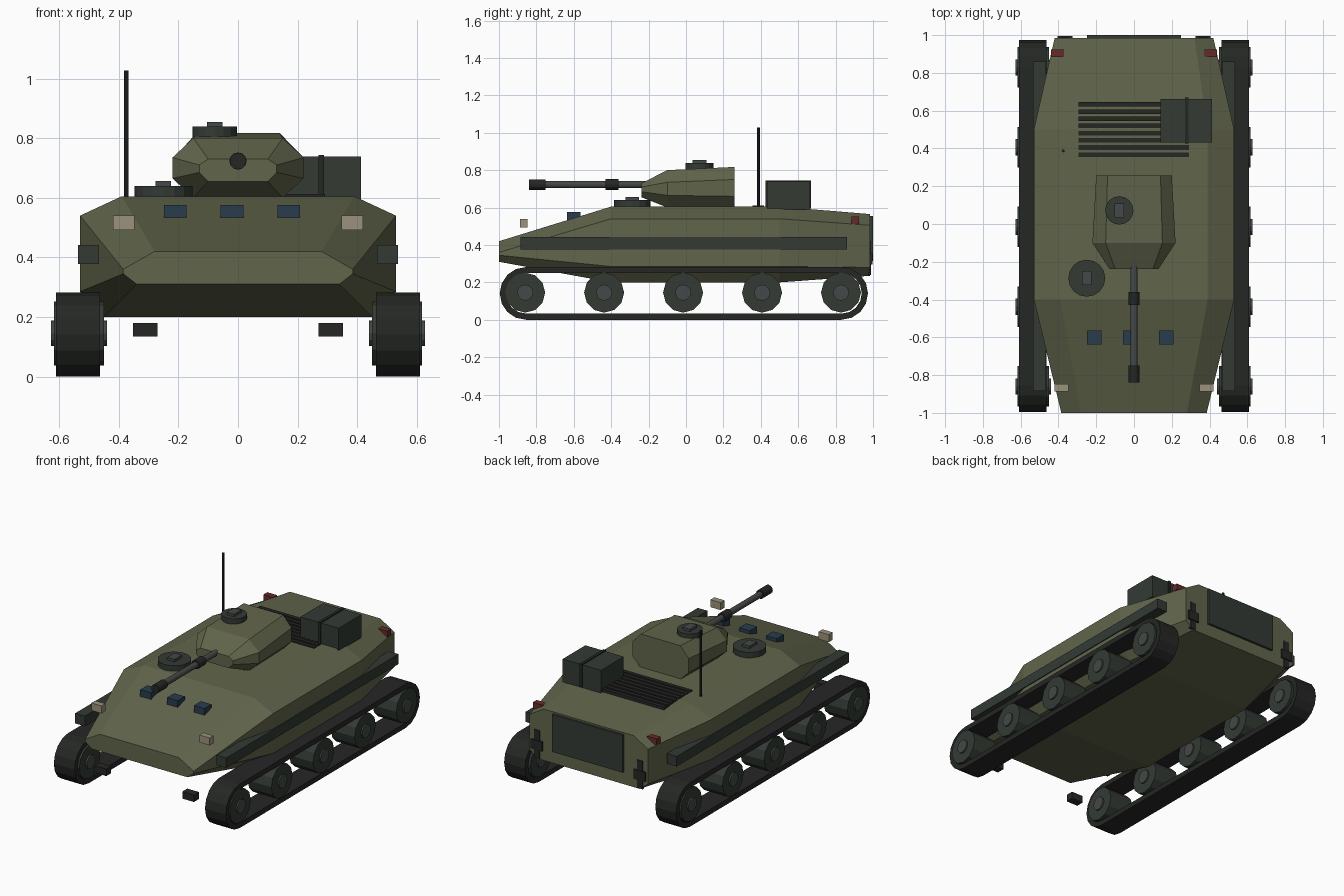
import bpy, bmesh, math
from mathutils import Matrix, Vector

if "Cube" in bpy.data.objects:
    bpy.data.objects.remove(bpy.data.objects["Cube"])


def material(name, r, g, b):
    m = bpy.data.materials.new(name)
    m.diffuse_color = (r, g, b, 1)
    m.use_nodes = True
    m.node_tree.nodes["Principled BSDF"].inputs["Base Color"].default_value = m.diffuse_color
    return m


OLIVE = material("olive", 0.12, 0.13, 0.07)
DARK = material("dark_green", 0.033, 0.042, 0.034)
RUBBER = material("rubber", 0.018, 0.02, 0.018)
STEEL = material("steel", 0.06, 0.065, 0.065)
GLASS = material("glass", 0.022, 0.045, 0.075)
LAMP = material("lamp", 0.33, 0.29, 0.2)
RED = material("red", 0.13, 0.025, 0.022)


def finish(name, bm, mat):
    bmesh.ops.recalc_face_normals(bm, faces=bm.faces)
    me = bpy.data.meshes.new(name)
    bm.to_mesh(me)
    bm.free()
    me.materials.append(mat)
    ob = bpy.data.objects.new(name, me)
    bpy.context.collection.objects.link(ob)
    return ob


def box(name, x, y, z, mat):
    """Box from (min, max) pairs on each axis."""
    bm = bmesh.new()
    bmesh.ops.create_cube(bm, size=1)
    for v in bm.verts:
        v.co = [(a + b) / 2 + c * (b - a) for (a, b), c in zip((x, y, z), v.co)]
    return finish(name, bm, mat)


def cylinder(name, start, end, r, sides, mat):
    start, end = Vector(start), Vector(end)
    axis = end - start
    rot = axis.to_track_quat('Z', 'Y').to_matrix().to_4x4()
    bm = bmesh.new()
    bmesh.ops.create_cone(bm, cap_ends=True, segments=sides, radius1=r, radius2=r,
                          depth=axis.length,
                          matrix=Matrix.Translation((start + end) / 2) @ rot)
    return finish(name, bm, mat)


def loft(name, sections, mat):
    """Skin over mirrored cross-sections: (y, right-side points from bottom to top)."""
    bm = bmesh.new()
    rings = []
    for y, pts in sections:
        outline = pts + [(-x, z) for x, z in reversed(pts)]
        rings.append([bm.verts.new((x, y, z)) for x, z in outline])
    n = len(rings[0])
    for a, b in zip(rings, rings[1:]):
        for i in range(n):
            j = (i + 1) % n
            bm.faces.new((a[i], a[j], b[j], b[i]))
    bm.faces.new(rings[0])
    bm.faces.new(rings[-1])
    return finish(name, bm, mat)


def track_loop(name, x0, x1, y0, y1, zc, r_out, r_in):
    """Hollow stadium-shaped belt."""
    def outline(r):
        pts = []
        for yc, a0 in ((y1, -90), (y0, 90)):
            for k in range(9):
                a = math.radians(a0 + k * 22.5)
                pts.append((yc + r * math.cos(a), zc + r * math.sin(a)))
        return pts
    bm = bmesh.new()
    loops = [[bm.verts.new((x, y, z)) for y, z in outline(r)]
             for x, r in ((x0, r_out), (x1, r_out), (x1, r_in), (x0, r_in))]
    n = len(loops[0])
    for k in range(4):
        a, b = loops[k], loops[(k + 1) % 4]
        for i in range(n):
            j = (i + 1) % n
            bm.faces.new((a[i], a[j], b[j], b[i]))
    return finish(name, bm, RUBBER)


# Hull and turret
mid = [(0.45, 0.20), (0.53, 0.285), (0.53, 0.54), (0.39, 0.605)]
loft("hull", [
    (-1.0, [(0.34, 0.31), (0.385, 0.345), (0.385, 0.36), (0.28, 0.42)]),
    (-0.4, mid),
    (0.5, mid),
    (0.985, [(0.36, 0.235), (0.42, 0.28), (0.42, 0.505), (0.32, 0.565)]),
], OLIVE)
loft("turret", [
    (-0.238, [(0.10, 0.655), (0.13, 0.685), (0.13, 0.71), (0.10, 0.73)]),
    (-0.1, [(0.15, 0.60), (0.22, 0.665), (0.22, 0.735), (0.15, 0.80)]),
    (0.258, [(0.14, 0.60), (0.20, 0.66), (0.20, 0.75), (0.14, 0.817)]),
], OLIVE)

# Gun
cylinder("gun_barrel", (0, -0.2, 0.723), (0, -0.8, 0.723), 0.019, 12, STEEL)
cylinder("barrel_sleeve", (0, -0.36, 0.723), (0, -0.43, 0.723), 0.029, 12, RUBBER)
cylinder("muzzle_brake", (0, -0.75, 0.723), (0, -0.84, 0.723), 0.028, 12, RUBBER)

# Hatches with handles
for name, x, y, z, r in (("commander_hatch", -0.078, 0.072, 0.803, 0.075),
                         ("driver_hatch", -0.25, -0.287, 0.604, 0.098)):
    cylinder(name, (x, y, z), (x, y, z + 0.036), r, 16, DARK)
    box(name + "_handle", (x - 0.026, x + 0.026), (y - 0.037, y + 0.037),
        (z + 0.03, z + 0.052), STEEL)

# Tracks, wheels and everything mirrored left and right
for side, s in (("left", -1), ("right", 1)):
    def span(a, b):
        return tuple(sorted((s * a, s * b)))

    track_loop(side + "_track", s * 0.463, s * 0.61, -0.855, 0.832, 0.141, 0.141, 0.108)
    for i in range(5):
        y = -0.86 + 0.4222 * i
        cylinder(f"{side}_wheel_{i}", (s * 0.45, y, 0.145), (s * 0.618, y, 0.145),
                 0.107, 12, DARK)
        cylinder(f"{side}_hub_{i}", (s * 0.44, y, 0.145), (s * 0.627, y, 0.145),
                 0.043, 12, STEEL)
    box(side + "_side_rail", span(0.467, 0.536), (-0.885, 0.86), (0.377, 0.442), DARK)
    box(side + "_headlight", span(0.348, 0.42), (-0.887, -0.848), (0.492, 0.54), LAMP)
    box(side + "_taillight", span(0.37, 0.44), (0.885, 0.925), (0.513, 0.553), RED)
    box(side + "_front_tow_hook", span(0.27, 0.352), (-0.95, -0.9), (0.135, 0.18), RUBBER)
    box(side + "_rear_bracket", span(0.345, 0.385), (0.975, 0.99), (0.24, 0.42), RUBBER)
    box(side + "_rear_tow_hook", span(0.325, 0.405), (0.975, 0.996), (0.295, 0.355), RUBBER)

# Vision blocks on the front slope
for i, x in enumerate((-0.21, -0.02, 0.17)):
    box(f"vision_block_{i}", (x - 0.038, x + 0.038), (-0.637, -0.565), (0.533, 0.576), GLASS)

# Engine grille slats
for i in range(8):
    y = 0.367 + 0.038 * i
    box(f"grille_slat_{i}", (-0.295, 0.292), (y - 0.012, y + 0.012), (0.585, 0.612), RUBBER)

# Stowage box with strap, antenna and rear door
box("stowage_box", (0.14, 0.412), (0.432, 0.662), (0.59, 0.738), DARK)
box("stowage_strap", (0.27, 0.288), (0.425, 0.669), (0.595, 0.744), RUBBER)
cylinder("antenna", (-0.375, 0.387, 0.59), (-0.375, 0.387, 1.027), 0.008, 8, RUBBER)
box("rear_door", (-0.25, 0.25), (0.975, 1.0), (0.315, 0.555), DARK)
